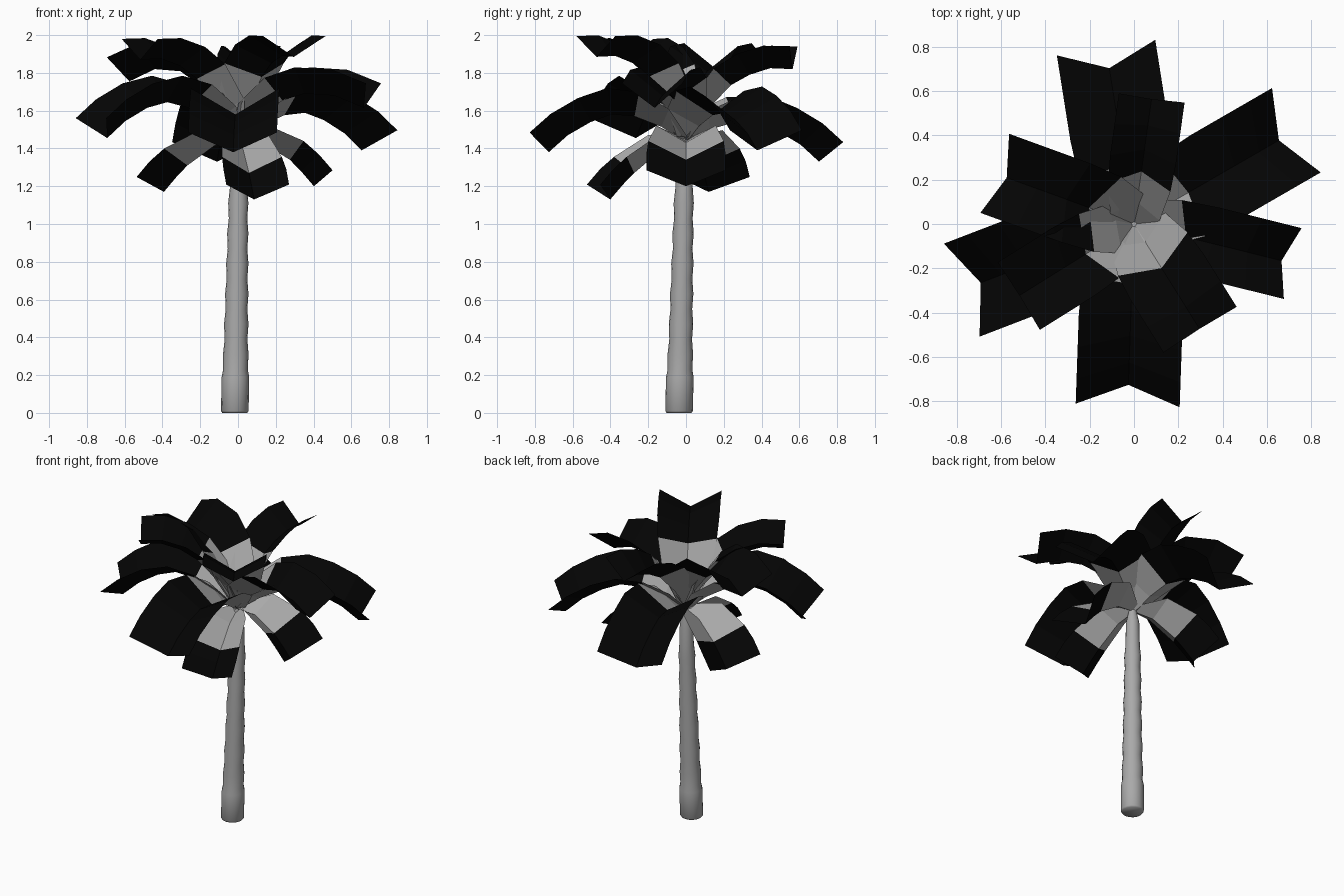
import bpy, bmesh
from math import sin, cos, radians, pi
from mathutils import Vector

if "Cube" in bpy.data.objects:
    bpy.data.objects.remove(bpy.data.objects["Cube"], do_unlink=True)


def material(name, value):
    m = bpy.data.materials.new(name)
    m.use_nodes = True
    colour = (value, value, value, 1)
    m.diffuse_color = colour
    bsdf = m.node_tree.nodes["Principled BSDF"]
    bsdf.inputs["Base Color"].default_value = colour
    bsdf.inputs["Roughness"].default_value = 0.9
    return m


GREY = material("bark grey", 0.4)
BLACK = material("leaf black", 0.0013)


def add_object(name, bm, *materials):
    mesh = bpy.data.meshes.new(name)
    bm.to_mesh(mesh)
    bm.free()
    for m in materials:
        mesh.materials.append(m)
    ob = bpy.data.objects.new(name, mesh)
    bpy.context.collection.objects.link(ob)
    return ob


# Trunk: leaning stack of rings, swollen foot, slight bumps along its length
def trunk():
    bm = bmesh.new()
    sides = 16
    profile = [(0, .066), (.01, .073), (.19, .073), (.23, .065)]
    for i in range(1, 13):
        z = .23 + i * .08
        profile.append((z, .066 - .017 * i / 12 + (.003 if i % 2 else -.003)))
    profile += [(1.36, .042), (1.47, .02)]
    rings = []
    for z, r in profile:
        t = min(z / 1.2, 1)
        cx, cy = -.017 + .02 * t, -.037 + .027 * t
        rings.append([bm.verts.new((cx + r * cos(2 * pi * k / sides),
                                    cy + r * sin(2 * pi * k / sides), z))
                      for k in range(sides)])
    for a, b in zip(rings, rings[1:]):
        for k in range(sides):
            n = (k + 1) % sides
            bm.faces.new((a[k], a[n], b[n], b[k]))
    bm.faces.new(rings[0][::-1])
    bm.faces.new(rings[-1])
    ob = add_object("trunk", bm, GREY)
    bpy.context.view_layer.objects.active = ob
    ob.select_set(True)
    bpy.ops.object.shade_smooth_by_angle(angle=radians(60))
    ob.select_set(False)


# Frond: V-section strip along a midrib of (radius, height) points, grey at its root
def frond(name, angle, width, depth, path, grey_rings=2):
    bm = bmesh.new()
    a = radians(angle)
    out, side = Vector((cos(a), sin(a), 0)), Vector((-sin(a), cos(a), 0))
    up = Vector((0, 0, 1))
    rows = []
    for i, (r, z) in enumerate(path):
        r0, z0 = path[max(i - 1, 0)]
        r1, z1 = path[min(i + 1, len(path) - 1)]
        t = Vector((r1 - r0, z1 - z0)).normalized()
        normal = -t.y * out + t.x * up
        grow = (.2, .75, .95)[i] if i < 3 else 1
        mid = out * r + up * z
        rows.append([bm.verts.new(mid + normal * depth * grow * abs(s)
                                  + side * s * width / 2 * grow)
                     for s in (-1, 0, 1)])
    for i, (p, q) in enumerate(zip(rows, rows[1:])):
        for k in range(2):
            f = bm.faces.new((p[k], q[k], q[k + 1], p[k + 1]))
            f.material_index = 0 if i < grey_rings else 1
    add_object(name, bm, GREY, BLACK)


# Midrib shapes, from the root to the tip
LOW = [(0, 1.44), (.13, 1.42), (.28, 1.32), (.34, 1.26), (.41, 1.18)]
MID = [(0, 1.43), (.13, 1.515), (.27, 1.57), (.39, 1.58),
       (.5, 1.54), (.62, 1.47), (.72, 1.38)]
UPPER = [(0, 1.45), (.1, 1.56), (.24, 1.655), (.36, 1.69), (.52, 1.68), (.68, 1.615)]
TOP = [(0, 1.45), (.1, 1.59), (.24, 1.735), (.34, 1.79), (.45, 1.825), (.57, 1.82)]


def shaped(path, stretch=1, lift=0):
    tip = path[-1][0]
    return [(r * stretch, z + lift * min(1, r / tip * 1.6)) for r, z in path]


trunk()
for name, angle, width, depth, path in [
    ("low_frond_front", -78, .34, .12, shaped(LOW, 1, -.05)),
    ("low_frond_left", 0, .42, .13, shaped(LOW, .98, .02)),
    ("low_frond_right", 163, .4, .12, shaped(LOW, 1, -.01)),
    ("mid_frond_back", 99, .45, .14, shaped(MID, .99, -.05)),
    ("mid_frond_back_left", 30, .44, .14, shaped(MID, 1.05, .01)),
    ("mid_frond_front", -92, .47, .14, shaped(MID, 1.01, 0)),
    ("mid_frond_right", 201, .45, .14, shaped(MID, 1.03, .075)),
    ("upper_frond_left", -14, .33, .14, shaped(UPPER, 1.01, 0)),
    ("upper_frond_right", 160, .38, .14, shaped(UPPER, .9, .14)),
    ("top_frond_back", 82, .3, .12, TOP),
    ("top_frond_front_left", -58, .39, .11, shaped(TOP, .98, .065)),
    ("top_frond_front_right", 212, .36, .11, shaped(TOP, 1.07, .05)),
]:
    frond(name, angle, width, depth, path)
